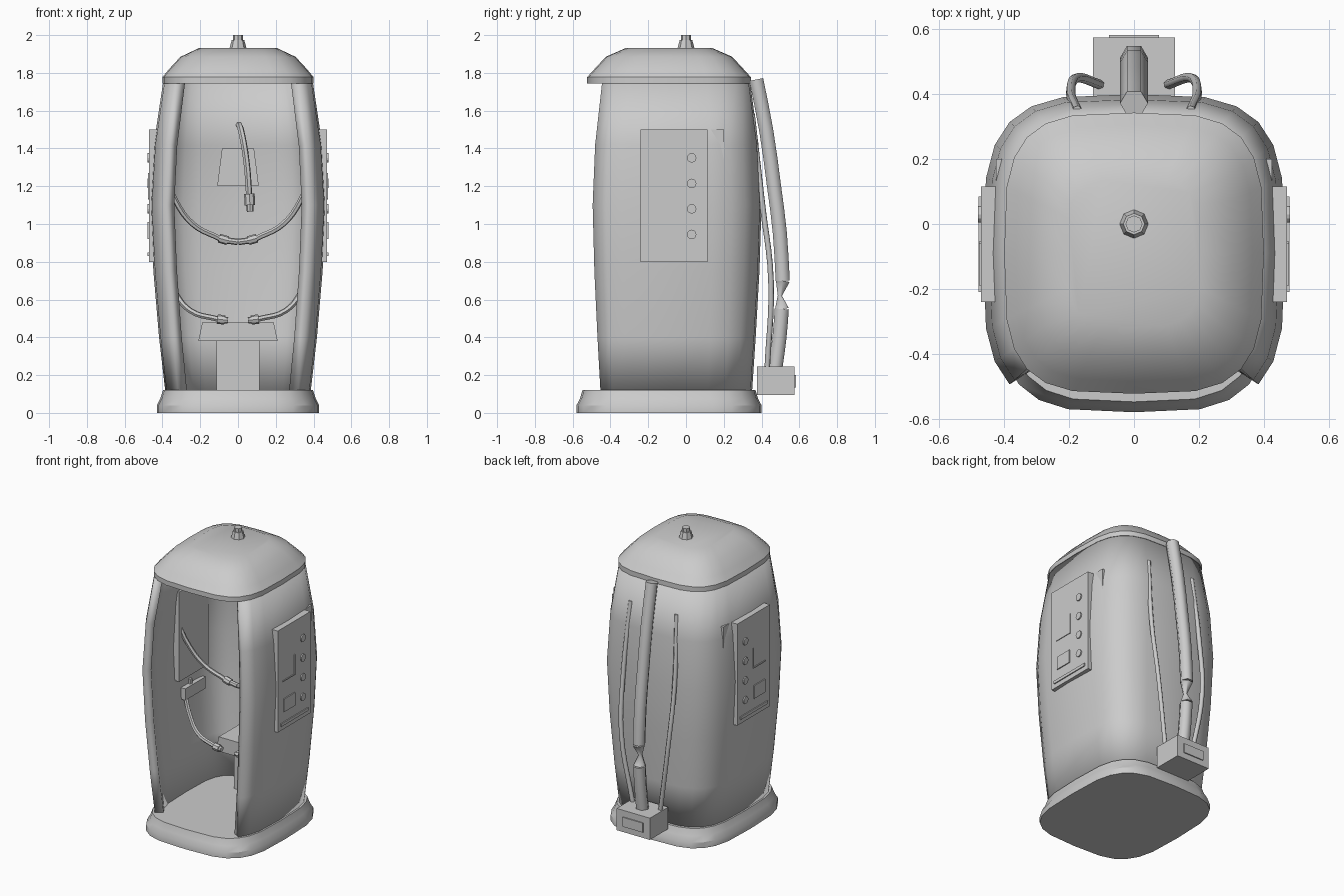
import bpy, bmesh, math
from mathutils import Vector

if "Cube" in bpy.data.objects:
    bpy.data.objects.remove(bpy.data.objects["Cube"])

grey = bpy.data.materials.new("plain grey")
grey.diffuse_color = (0.6, 0.6, 0.6, 1)
grey.use_nodes = True
grey.node_tree.nodes["Principled BSDF"].inputs["Base Color"].default_value = grey.diffuse_color
CY = -0.09   # centre of the cabin plan


def finish(ob, smooth=None):
    ob.data.materials.append(grey)
    if smooth:
        bpy.ops.object.select_all(action='DESELECT')
        ob.select_set(True)
        bpy.context.view_layer.objects.active = ob
        bpy.ops.object.shade_smooth_by_angle(angle=math.radians(smooth))
    return ob


def mesh_object(name, bm, smooth=None):
    me = bpy.data.meshes.new(name)
    bm.to_mesh(me)
    bm.free()
    ob = bpy.data.objects.new(name, me)
    bpy.context.collection.objects.link(ob)
    return finish(ob, smooth)


def rounded_ring(hx, hy, n=24, power=3.6):
    """Rounded square outline as a superellipse."""
    pts = []
    for i in range(n):
        c, s = math.cos(math.tau * i / n), math.sin(math.tau * i / n)
        pts.append((math.copysign(abs(c) ** (2 / power), c) * hx,
                    CY + math.copysign(abs(s) ** (2 / power), s) * hy))
    return pts


def loft(name, rings, smooth=30, skip=(), caps=True):
    """Stack of rounded rings (z, half x, half y) joined by faces."""
    bm = bmesh.new()
    rows = [[bm.verts.new((x, y, z)) for x, y in rounded_ring(hx, hy)]
            for z, hx, hy in rings]
    n = len(rows[0])
    for a, b in zip(rows, rows[1:]):
        for i in range(n):
            if i not in skip:
                j = (i + 1) % n
                bm.faces.new((a[i], a[j], b[j], b[i]))
    if caps:
        bm.faces.new(rows[0][::-1])
        bm.faces.new(rows[-1])
    bmesh.ops.delete(bm, geom=[v for v in bm.verts if not v.link_faces], context='VERTS')
    return mesh_object(name, bm, smooth)


def box(name, x, y, z, top=1.0):
    """Box from ranges; top scales the upper face in x."""
    bm = bmesh.new()
    bmesh.ops.create_cube(bm, size=1)
    for v in bm.verts:
        k = top if v.co.z > 0 else 1
        v.co = ((x[0] + x[1]) / 2 + v.co.x * (x[1] - x[0]) * k,
                (y[0] + y[1]) / 2 + v.co.y * (y[1] - y[0]),
                (z[0] + z[1]) / 2 + v.co.z * (z[1] - z[0]))
    return mesh_object(name, bm)


def rod(name, a, b, r1, r2, sides=8):
    """Cone or cylinder between two points."""
    a, b = Vector(a), Vector(b)
    bm = bmesh.new()
    bmesh.ops.create_cone(bm, cap_ends=True, segments=sides, radius1=r1,
                          radius2=r2, depth=(b - a).length)
    q = (b - a).to_track_quat('Z', 'Y')
    for v in bm.verts:
        v.co = q @ v.co + (a + b) / 2
    return mesh_object(name, bm)


def hose(name, pts, radius, scales=None, sides=1, steps=5, smooth=40, kind='AUTO'):
    cu = bpy.data.curves.new(name, 'CURVE')
    cu.dimensions = '3D'
    cu.bevel_depth = radius
    cu.bevel_resolution = sides
    cu.resolution_u = steps
    cu.use_fill_caps = True
    sp = cu.splines.new('BEZIER')
    sp.bezier_points.add(len(pts) - 1)
    for i, p in enumerate(pts):
        b = sp.bezier_points[i]
        b.co = p
        b.handle_left_type = b.handle_right_type = kind
        b.radius = scales[i] if scales else 1
    ob = bpy.data.objects.new(name, cu)
    bpy.context.collection.objects.link(ob)
    bpy.ops.object.select_all(action='DESELECT')
    ob.select_set(True)
    bpy.context.view_layer.objects.active = ob
    bpy.ops.object.convert(target='MESH')
    return finish(bpy.context.view_layer.objects.active, smooth)


# Base plinth with flared skirt
loft("base", [(0, .43, .49), (.04, .43, .49), (.075, .412, .472), (.12, .397, .458)])

# Barrel-shaped cabin wall, open at the front between the two front corners
wall = loft("cabin_wall", [(.115, .385, .44), (.4, .418, .459), (.75, .448, .479),
                           (1.1, .465, .49), (1.42, .446, .474), (1.76, .395, .428)],
            skip=range(15, 21), caps=False)
thick = wall.modifiers.new("thickness", 'SOLIDIFY')
thick.thickness = .055
thick.offset = -1

# Domed roof with overhanging lip
loft("roof", [(1.745, .385, .418), (1.745, .4, .433), (1.778, .4, .433), (1.82, .365, .395),
              (1.885, .305, .335), (1.932, .205, .228)], smooth=32)

# Roof finial
rod("finial_foot", (0, 0, 1.925), (0, 0, 1.975), .046, .033)
rod("finial_cap", (0, 0, 1.97), (0, 0, 2.0), .026, .026)

# Seat, pedestal and head cushion on the back wall
box("seat", (-.21, .21), (.06, .34), (.38, .48), .9)
box("seat_pedestal", (-.115, .115), (.12, .33), (.115, .38))
box("head_cushion", (-.11, .11), (.24, .36), (1.2, 1.4), .77)

# Hanging hose with nozzle
hose("hanging_hose", [(0, .35, 1.53), (.015, .25, 1.5), (.045, .2, 1.33), (.06, .19, 1.14)], .017)
rod("hanging_collar", (.06, .19, 1.16), (.063, .19, 1.1), .028, .028)
rod("hanging_nozzle", (.063, .19, 1.1), (.065, .19, 1.065), .02, .018)

for s in (-1, 1):
    def bx(name, x, y, z):
        return box(name, sorted((s * x[0], s * x[1])), y, z)

    # Outer control panel with knobs, screen, slot and trim
    bx("control_panel", (.425, .472), (-.24, .115), (.8, 1.5))
    for z in (1.35, 1.215, 1.08, .945):
        rod("panel_knob", (s * .47, .03, z), (s * .48, .03, z), .025, .025, 12)
    bx("panel_screen", (.47, .479), (-.18, -.06), (.92, 1.01))
    bx("panel_slot", (.47, .479), (-.21, .085), (.83, .85))
    bx("panel_trim_upright", (.47, .477), (-.062, -.054), (1.13, 1.27))
    bx("panel_trim_bar", (.47, .477), (-.19, -.054), (1.13, 1.138))

    # Inner wall panel and arm rest
    bx("inner_panel", (.365, .425), (-.12, .2), (.88, 1.5))
    bx("arm_rest", (.36, .42), (-.06, .16), (.73, .81))
    rod("arm_rest_knob", (s * .385, .03, .81), (s * .385, .03, .84), .015, .012)

    # Upper hose sagging to the middle, with coupling
    hose("upper_hose", [(s * .39, -.09, 1.27), (s * .345, -.07, 1.15), (s * .24, -.03, 1.0),
                        (s * .09, 0, .92)], .015)
    rod("upper_collar", (s * .1, 0, .925), (s * .055, 0, .912), .024, .024)
    rod("upper_nozzle", (s * .06, 0, .913), (s * .002, 0, .905), .017, .017)

    # Lower hose with nozzle
    hose("lower_hose", [(s * .38, -.03, .74), (s * .335, -.05, .64), (s * .25, -.08, .54),
                        (s * .1, -.1, .495)], .015)
    rod("lower_collar", (s * .11, -.1, .497), (s * .07, -.1, .492), .025, .025)
    rod("lower_nozzle", (s * .075, -.1, .492), (s * .053, -.1, .49), .018, .018)

    # Thin cable down the back
    hose("back_cable", [(s * .175, .35, 1.58), (s * .195, .405, 1.1), (s * .178, .45, .7),
                        (s * .105, .43, .235)], .015, smooth=None)

# Main duct at the back, pinched above the junction box
hose("main_duct", [(0, .372, 1.765), (0, .424, 1.5), (0, .466, 1.2), (0, .497, .95), (0, .512, .7)],
     .043, steps=2, smooth=None)
hose("duct_pinch", [(0, .512, .7), (0, .497, .62), (0, .507, .55)], .043,
     [1, .3, 1], steps=1, smooth=None, kind='VECTOR')
hose("lower_duct", [(0, .507, .55), (0, .495, .4), (0, .472, .23)], .043, steps=2, smooth=None)

# Junction box with cover plate
box("junction_box", (-.127, .127), (.375, .575), (.095, .245))
box("junction_cover", (-.077, .077), (.573, .582), (.135, .2))
